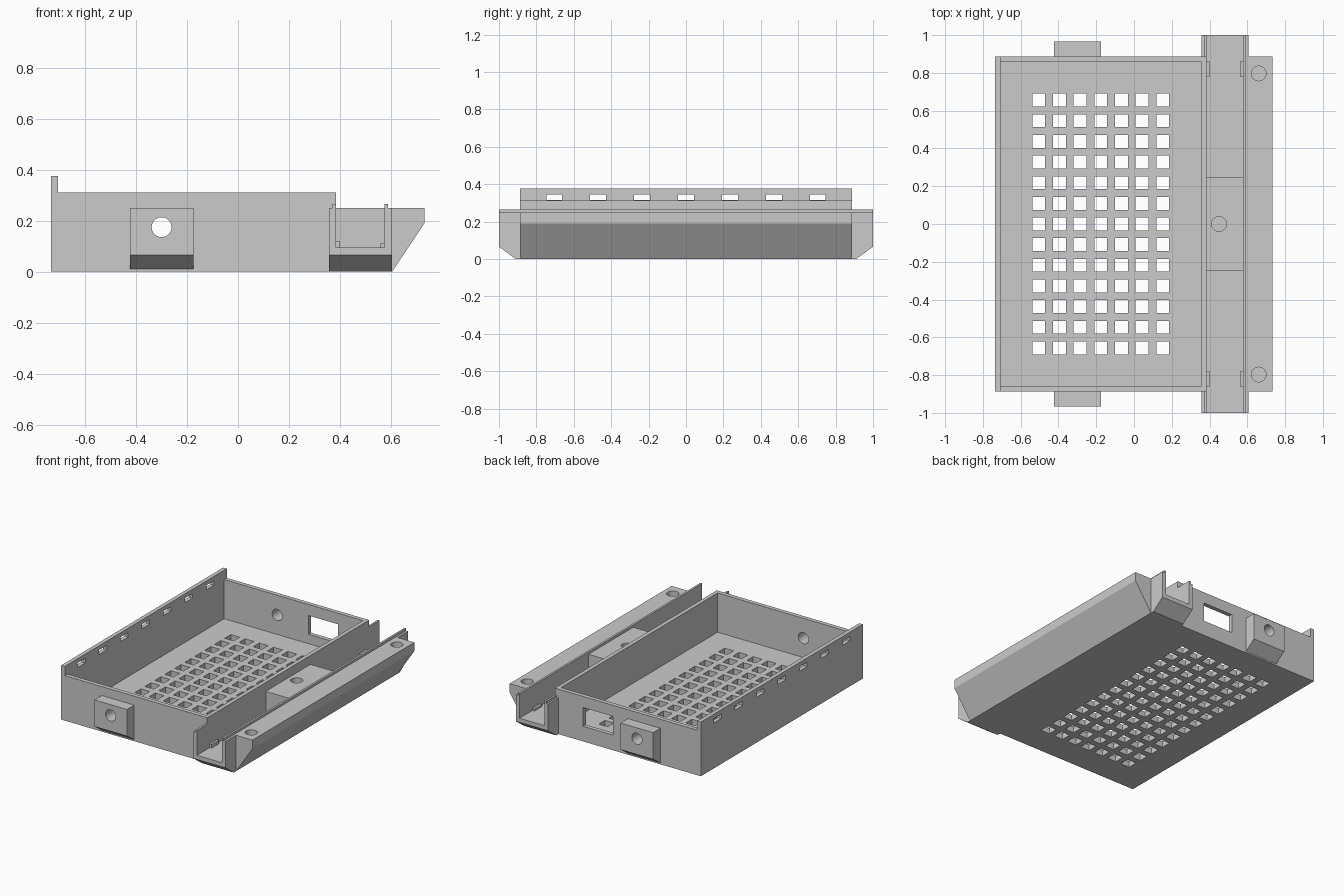
import bpy
import bmesh
from mathutils import Matrix

cube = bpy.data.objects.get("Cube")
if cube:
    bpy.data.objects.remove(cube, do_unlink=True)

grey = bpy.data.materials.new("light_grey_plastic")
grey.use_nodes = True
colour = (0.6, 0.6, 0.6, 1)
grey.diffuse_color = colour
grey.node_tree.nodes["Principled BSDF"].inputs["Base Color"].default_value = colour


def finish(name, bm):
    bmesh.ops.recalc_face_normals(bm, faces=bm.faces)
    mesh = bpy.data.meshes.new(name)
    bm.to_mesh(mesh)
    bm.free()
    mesh.materials.append(grey)
    obj = bpy.data.objects.new(name, mesh)
    bpy.context.collection.objects.link(obj)
    return obj


def add_box(bm, x, y, z):
    verts = bmesh.ops.create_cube(bm, size=1)["verts"]
    for v in verts:
        for i, (low, high) in enumerate((x, y, z)):
            v.co[i] = low if v.co[i] < 0 else high


def box(name, x, y, z):
    bm = bmesh.new()
    add_box(bm, x, y, z)
    return finish(name, bm)


def prism(name, points, axis, low, high):
    """Extrude a 2D profile along x (points are y, z) or y (points are x, z)."""
    bm = bmesh.new()
    place = (lambda p: (low, *p)) if axis == "x" else (lambda p: (p[0], low, p[1]))
    face = bm.faces.new([bm.verts.new(place(p)) for p in points])
    moved = bmesh.ops.extrude_face_region(bm, geom=[face])["geom"]
    step = (high - low, 0, 0) if axis == "x" else (0, high - low, 0)
    bmesh.ops.translate(bm, vec=step, verts=[g for g in moved if isinstance(g, bmesh.types.BMVert)])
    return finish(name, bm)


def cylinder(name, centre, length, axis="z", radius=0.039):
    bm = bmesh.new()
    turn = Matrix.Rotation(1.5707963, 4, "X") if axis == "y" else Matrix()
    bmesh.ops.create_cone(bm, cap_ends=True, segments=32, radius1=radius, radius2=radius,
                          depth=length, matrix=Matrix.Translation(centre) @ turn)
    return finish(name, bm)


def cut(target, *cutters):
    for c in cutters:
        mod = target.modifiers.new(c.name, "BOOLEAN")
        mod.operation = "DIFFERENCE"
        mod.solver = "EXACT"
        mod.object = c
        c.hide_render = True
        c.hide_viewport = True
        c.display_type = "WIRE"


LEFT, INNER, WALL, RAIL = -0.735, -0.707, 0.358, 0.385
SIDE, RIM, FLOOR = 0.887, 0.312, 0.04

# Floor with a grid of square vents
floor = box("tray_floor", (LEFT, RAIL), (-SIDE, SIDE), (0, FLOOR))
bm = bmesh.new()
for i in range(7):
    for j in range(-6, 7):
        x, y = -0.504 + 0.1093 * i, 0.1093 * j
        add_box(bm, (x - 0.034, x + 0.034), (y - 0.034, y + 0.034), (-0.1, 0.1))
cut(floor, finish("vent_cutters", bm))

# Tall wall with a row of slots
tall_wall = box("tall_wall", (LEFT, INNER), (-SIDE, SIDE), (FLOOR, 0.376))
bm = bmesh.new()
for j in range(-3, 4):
    y = 0.235 * j
    add_box(bm, (LEFT - 0.1, INNER + 0.1), (y - 0.042, y + 0.042), (0.315, 0.346))
cut(tall_wall, finish("slot_cutters", bm))

# Inner wall between tray and channel
box("inner_wall", (WALL, RAIL), (-SIDE, SIDE), (FLOOR, RIM))

# End walls with bored mounting blocks
bore = cylinder("bore_cutter", (-0.3, 0, 0.175), 3, "y")
for label, s in (("front", -1), ("back", 1)):
    y = sorted((s * 0.858, s * SIDE))
    wall = box(label + "_wall", (INNER, WALL), y, (FLOOR, RIM))
    block = prism(label + "_mounting_block",
                  [(s * SIDE, 0.01), (s * 0.967, 0.066), (s * 0.967, 0.25), (s * SIDE, 0.25)],
                  "x", -0.424, -0.175)
    cut(wall, bore)
    cut(block, bore)
    if s > 0:
        cut(wall, box("port_cutter", (-0.06, 0.168), (0.8, 0.95), (0.105, 0.235)))

# Channel base with sloped ends
outline = [(-0.91, 0), (0.91, 0), (1, 0.066), (1, 0.095), (-1, 0.095), (-1, 0.066)]
prism("channel_base", outline, "x", RAIL, 0.605)

# Inner channel wall only runs past the tray at each end
for label, s in (("front", -1), ("back", 1)):
    prism(label + "_channel_end",
          [(s * SIDE, 0), (s * 0.91, 0), (s, 0.066), (s, 0.25), (s * SIDE, 0.25)],
          "x", WALL, RAIL)
    box(label + "_channel_end_rib", (0.371, RAIL), sorted((s * SIDE, s)), (0.25, 0.266))
    # Small clips inside the channel
    y = sorted((s * 0.78, s * 0.86))
    box(label + "_inner_clip", (RAIL, 0.4), y, (0.095, 0.12))
    box(label + "_outer_clip", (0.56, 0.576), y, (0.095, 0.11))

box("channel_outer_wall", (0.576, 0.605), (-1, 1), (0.095, 0.25))
box("channel_outer_rib", (0.576, 0.59), (-1, 1), (0.25, 0.266))

# Centre block in the channel
centre_block = box("channel_block", (RAIL, 0.576), (-0.245, 0.245), (0.095, 0.25))
cut(centre_block, cylinder("block_hole_cutter", (0.45, 0, 0.25), 0.2))

# Sloped side flange with blind holes
flange = prism("side_flange", [(0.605, 0), (0.732, 0.19), (0.732, 0.25), (0.605, 0.25)],
               "y", -SIDE, SIDE)
cut(flange, *[cylinder("flange_hole_cutter", (0.66, s * 0.797, 0.25), 0.16) for s in (-1, 1)])
